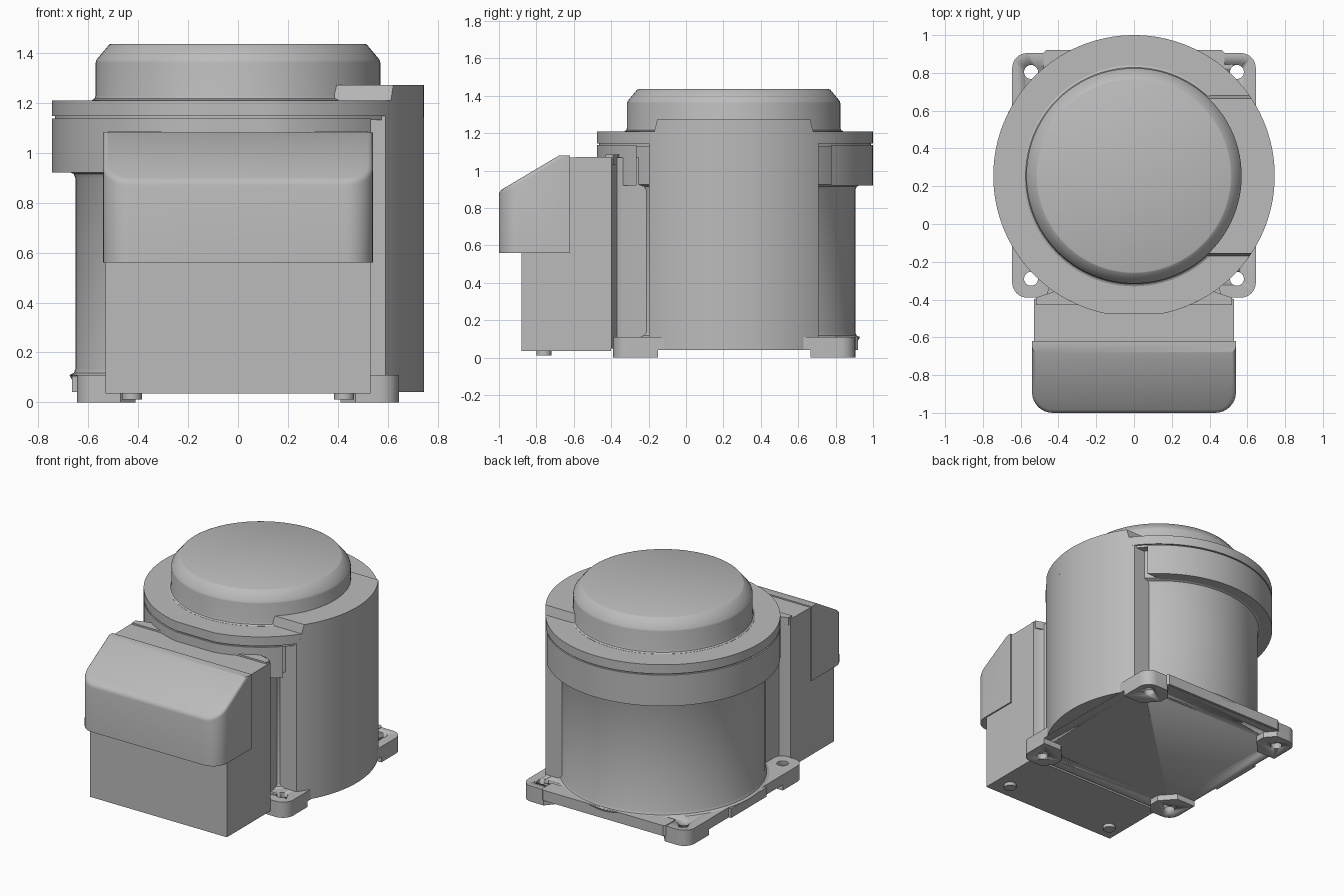
import bpy, bmesh, math
from mathutils import Vector

if "Cube" in bpy.data.objects:
    bpy.data.objects.remove(bpy.data.objects["Cube"], do_unlink=True)

CY = 0.255      # y of the housing axis
R = 0.745       # flange radius

grey = bpy.data.materials.new("plain grey")
grey.use_nodes = True
grey.diffuse_color = (0.5, 0.5, 0.5, 1)
grey.node_tree.nodes["Principled BSDF"].inputs["Base Color"].default_value = (0.5, 0.5, 0.5, 1)


def finish(bm, name, angle=28):
    bmesh.ops.recalc_face_normals(bm, faces=bm.faces)
    me = bpy.data.meshes.new(name)
    bm.to_mesh(me)
    bm.free()
    ob = bpy.data.objects.new(name, me)
    bpy.context.collection.objects.link(ob)
    me.materials.append(grey)
    bpy.ops.object.select_all(action='DESELECT')
    ob.select_set(True)
    bpy.context.view_layer.objects.active = ob
    bpy.ops.object.shade_smooth_by_angle(angle=math.radians(angle))
    return ob


def prism_mesh(pts, z0, z1):
    """Extrude a plan outline from z0 to z1."""
    bm = bmesh.new()
    face = bm.faces.new([bm.verts.new((x, y, z0)) for x, y in pts])
    top = bmesh.ops.extrude_face_region(bm, geom=[face])["geom"]
    bmesh.ops.translate(bm, vec=(0, 0, z1 - z0),
                        verts=[v for v in top if isinstance(v, bmesh.types.BMVert)])
    return bm


def prism(name, pts, z0, z1):
    return finish(prism_mesh(pts, z0, z1), name)


def arc(cx, cy, r, a0, a1, n):
    return [(cx + r * math.cos(math.radians(a0 + (a1 - a0) * i / n)),
             cy + r * math.sin(math.radians(a0 + (a1 - a0) * i / n))) for i in range(n + 1)]


def circle(cx, cy, r, n=32):
    return arc(cx, cy, r, 0, 360, n)[:-1]


def rounded_rect(x0, x1, y0, y1, r_front, r_back):
    pts = []
    for cx, cy, r, a in ((x1, y0, r_front, 270), (x1, y1, r_back, 0),
                         (x0, y1, r_back, 90), (x0, y0, r_front, 180)):
        if r == 0:
            pts.append((cx, cy))
            continue
        sx = -r if cx == x1 else r
        sy = -r if cy == y1 else r
        pts += arc(cx + sx, cy + sy, r, a, a + 90, 8)
    return pts


def lathe(name, profile, n=96):
    """Spin a radius/height profile round the housing axis."""
    bm = bmesh.new()
    rings = [[bm.verts.new((x, y, z)) for x, y in circle(0, CY, r, n)] for r, z in profile]
    for a, b in zip(rings, rings[1:]):
        for i in range(n):
            j = (i + 1) % n
            bm.faces.new((a[i], a[j], b[j], b[i]))
    bm.faces.new(rings[0])
    bm.faces.new(rings[-1])
    return finish(bm, name)


def trim(pts, y_min=-0.475):
    return [(x, max(y, y_min)) for x, y in pts]


def segment(half, inner_x):
    """Circle slice on the right side, half-width measured along y."""
    a = math.degrees(math.asin(half / R))
    return arc(0, CY, R, -a, a, 40) + [(inner_x, CY + half), (inner_x, CY - half)]


# Cylindrical housing with small fillets at plate and flange
lathe("housing", [(0.64, 0.045), (0.675, 0.11), (0.658, 0.118), (0.65, 0.135),
                  (0.65, 0.895), (0.658, 0.915), (0.68, 0.925), (0.68, 1.145)])
# Round cap with chamfered rim
lathe("cap", [(0.585, 1.2), (0.585, 1.211), (0.574, 1.217), (0.57, 1.23), (0.57, 1.36),
              (0.567, 1.372), (0.517, 1.432), (0.51, 1.435)])

# Flange: top ring, shadow gap, and lower ring open around the side bulge
prism("flange_top", trim(circle(0, CY, R, 128)), 1.146, 1.21)
prism("flange_gap", trim(circle(0, CY, R - 0.012, 128), -0.465), 1.13, 1.15)
a = math.degrees(math.asin(0.52 / R))
prism("flange_lower", trim(arc(0, CY, R, a, 360 - a, 100)) + [(0.3, CY - 0.52), (0.3, CY + 0.52)],
      0.92, 1.137)

# Side bulge, with a slightly narrower top step
prism("side_bulge", segment(0.454, 0.1), 0.042, 1.147)
bm = prism_mesh(segment(0.41, 0.2), 1.14, 1.272)
for v in bm.verts:                      # sloping shoulders
    if v.co.z < 1.2 and abs(v.co.y - CY) > 0.409:
        v.co.y += math.copysign(0.03, v.co.y - CY)
        if v.co.x > 0.5:
            v.co.x = math.sqrt(R * R - 0.44 ** 2)
finish(bm, "side_bulge_top")

# Neck joining the housing to the terminal box, flared at the box
half = [(0.53, -0.42), (0.53, -0.398), (0.487, -0.388), (0.462, -0.37), (0.452, -0.34), (0.45, 0.0)]
prism("neck", half + [(-x, y) for x, y in reversed(half)], 0.05, 1.07)

# Terminal box: side profile extruded across x
bm = bmesh.new()
side = [(-0.88, 0.035), (-0.88, 0.9), (-0.69, 1.07), (-0.4, 1.074), (-0.4, 0.035)]
face = bm.faces.new([bm.verts.new((-0.53, y, z)) for y, z in side])
ext = bmesh.ops.extrude_face_region(bm, geom=[face])["geom"]
bmesh.ops.translate(bm, vec=(1.06, 0, 0), verts=[v for v in ext if isinstance(v, bmesh.types.BMVert)])
finish(bm, "terminal_box")

# Box cover: rounded front corners, sloping top
bm = prism_mesh(rounded_rect(-0.54, 0.54, -1.0, -0.62, 0.11, 0), 0.56, 1.08)
cut = bmesh.ops.bisect_plane(bm, geom=bm.verts[:] + bm.edges[:] + bm.faces[:],
                             plane_co=(0, -0.68, 1.08),
                             plane_no=Vector((0, -0.19, 0.32)).normalized(), clear_outer=True)
bmesh.ops.holes_fill(bm, edges=[e for e in bm.edges if e.is_boundary], sides=0)
bmesh.ops.recalc_face_normals(bm, faces=bm.faces)
rim = [e for e in bm.edges if len(e.link_faces) == 2 and e.calc_face_angle() > 0.5
       and min(v.co.z for v in e.verts) > 0.8 and max(v.co.y for v in e.verts) < -0.67
       and abs(e.verts[0].co.z - 1.08) + abs(e.verts[1].co.z - 1.08) > 0.01]
bmesh.ops.bevel(bm, geom=rim, offset=0.02, segments=3, profile=0.5, affect='EDGES')
finish(bm, "box_cover", 32)

# Raised strip where the box meets the flange
prism("box_rear_lip", [(-0.52, -0.43), (0.52, -0.43), (0.52, -0.39), (0.4, -0.35),
                       (-0.4, -0.35), (-0.52, -0.39)], 1.03, 1.085)
for s, label in ((-1, "right"), (1, "left")):
    prism("box_foot_" + label, circle(s * 0.425, -0.76, 0.04), 0.012, 0.045)

# Base plate with edge lips and corner pads
drilled = [prism("base_plate", rounded_rect(-0.645, 0.645, -0.39, 0.905, 0.08, 0.08), 0.04, 0.11)]
prism("back_lip", [(-0.48, 0.8), (0.48, 0.8), (0.48, 0.905), (0.465, 0.92),
                   (-0.465, 0.92), (-0.48, 0.905)], 0.042, 0.115)
prism("side_lip", [(-0.665, 0.06), (-0.5, 0.06), (-0.5, 0.45), (-0.665, 0.45)], 0.042, 0.106)

holes = []
for sx in (-1, 1):
    for sy, y_edge, y_hole in ((-1, -0.39, -0.29), (1, 0.905, 0.805)):
        corner = arc(0.565, 0, 0.08, 0, 90, 8)
        pts = [(sx * x, y_edge + sy * (y - 0.08)) for x, y in corner]
        pts += [(sx * x, y_edge - sy * d) for x, d in
                ((0.47, 0.0), (0.41, 0.07), (0.41, 0.14), (0.5, 0.24), (0.645, 0.24))]
        drilled.append(prism("corner_pad", pts, 0.0, 0.046))
        holes.append((sx * 0.545, y_hole))

# Bolt holes
for ob in drilled:
    for hx, hy in holes:
        lo = [min(v.co[i] for v in ob.data.vertices) for i in (0, 1)]
        hi = [max(v.co[i] for v in ob.data.vertices) for i in (0, 1)]
        if not (lo[0] < hx < hi[0] and lo[1] < hy < hi[1]):
            continue
        cutter = prism("hole_cutter", circle(hx, hy, 0.037), -0.1, 0.3)
        cutter.hide_render = True
        mod = ob.modifiers.new("hole", 'BOOLEAN')
        mod.operation = 'DIFFERENCE'
        mod.solver = 'EXACT'
        mod.object = cutter
        bpy.context.view_layer.objects.active = ob
        bpy.ops.object.modifier_apply(modifier=mod.name)
        bpy.data.objects.remove(cutter, do_unlink=True)
